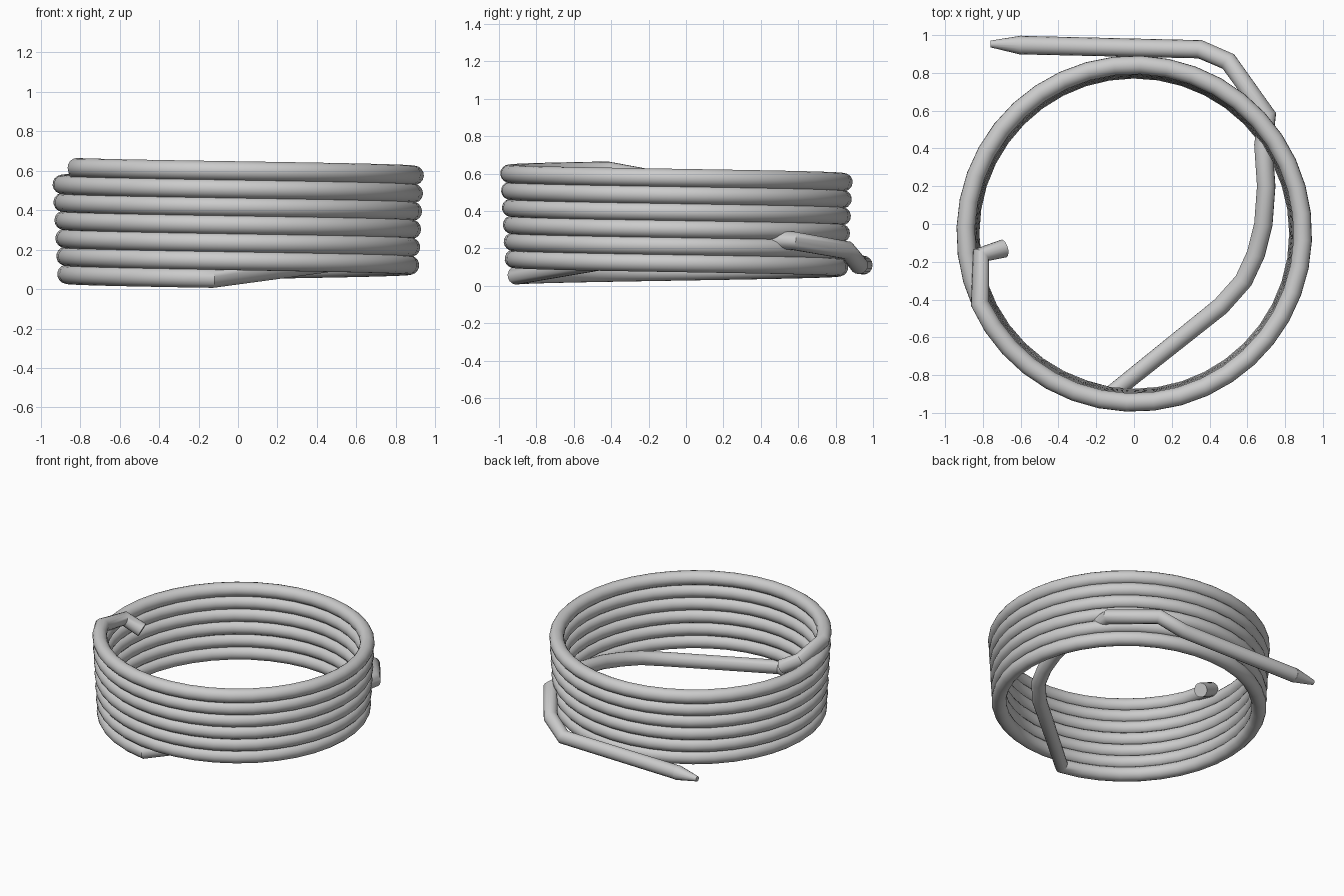
import bpy
import math

if "Cube" in bpy.data.objects:
    bpy.data.objects.remove(bpy.data.objects["Cube"])

TUBE_R = 0.049
grey = bpy.data.materials.new("light_grey")
grey.diffuse_color = (0.6, 0.6, 0.6, 1)
grey.use_nodes = True
grey.node_tree.nodes["Principled BSDF"].inputs["Base Color"].default_value = grey.diffuse_color


def tube(name, points, radii=None):
    """Sweep a round section along straight path segments, as a mesh."""
    curve = bpy.data.curves.new(name, 'CURVE')
    curve.dimensions = '3D'
    curve.bevel_depth = TUBE_R
    curve.bevel_resolution = 6
    curve.use_fill_caps = True
    spline = curve.splines.new('POLY')
    spline.points.add(len(points) - 1)
    for i, p in enumerate(points):
        spline.points[i].co = (*p, 1)
        spline.points[i].radius = radii[i] if radii else 1
    obj = bpy.data.objects.new(name, curve)
    bpy.context.collection.objects.link(obj)
    bpy.ops.object.select_all(action='DESELECT')
    obj.select_set(True)
    bpy.context.view_layer.objects.active = obj
    bpy.ops.object.convert(target='MESH')
    obj = bpy.context.object
    obj.data.materials.clear()
    obj.data.materials.append(grey)
    bpy.ops.object.shade_smooth_by_angle(angle=math.radians(35))
    return obj


# Loose tail: along the back, through the coil wall, down to the coil base
tail = [(-0.6, 0.947, 0.11), (0.35, 0.925, 0.11), (0.50, 0.86, 0.19),
        (0.705, 0.575, 0.24), (0.685, 0.42, 0.25), (0.70, 0.2, 0.25),
        (0.685, 0.0, 0.22), (0.645, -0.16, 0.19), (0.58, -0.30, 0.165),
        (0.46, -0.435, 0.135)]

# Coil: rises clockwise and widens slightly toward the top
START, SWEEP, STEPS = -98.6, 2217, 246
coil = []
for i in range(STEPS + 1):
    t = i / STEPS
    a = math.radians(START - SWEEP * t)
    r = 0.866 + 0.03 * t
    coil.append((r * math.cos(a), r * math.sin(a) - 0.05,
                 0.055 + 0.091 * SWEEP * t / 360))

# Bent upper end, turned inward
upper_end = [(-0.81, -0.165, 0.57), (-0.69, -0.13, 0.505)]

tube("hose", tail + coil + upper_end)

# Tapered tip on the loose end
tube("nozzle", [(-0.595, 0.947, 0.11), (-0.76, 0.953, 0.11)], [1.04, 0.36])
